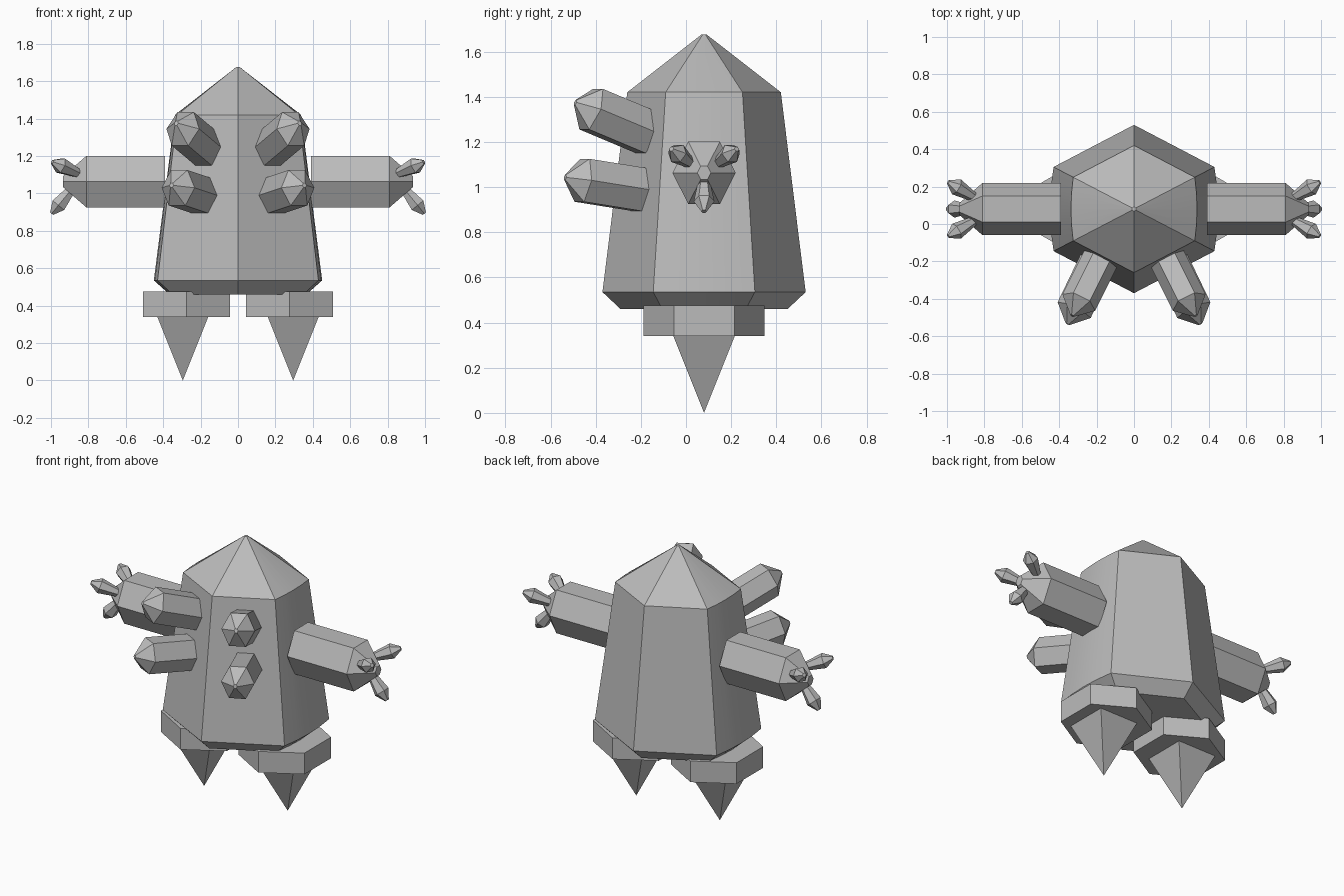
import bpy, bmesh
from math import cos, sin, pi
from mathutils import Vector

if "Cube" in bpy.data.objects:
    bpy.data.objects.remove(bpy.data.objects["Cube"])

stone = bpy.data.materials.new("stone_grey")
stone.use_nodes = True
GREY = (0.5, 0.5, 0.5, 1)
stone.diffuse_color = GREY
stone.node_tree.nodes["Principled BSDF"].inputs["Base Color"].default_value = GREY

CENTRE = 0.08  # depth of the body's axis


def loft(name, rings, smooth=False):
    """Skin a closed solid through a list of equal-length point rings."""
    bm = bmesh.new()
    loops = [[bm.verts.new(p) for p in ring] for ring in rings]
    n = len(loops[0])
    for a, b in zip(loops, loops[1:]):
        for i in range(n):
            j = (i + 1) % n
            bm.faces.new((a[i], a[j], b[j], b[i]))
    bm.faces.new(loops[0])
    bm.faces.new(loops[-1])
    bmesh.ops.remove_doubles(bm, verts=bm.verts, dist=0.0005)
    bmesh.ops.recalc_face_normals(bm, faces=bm.faces)
    mesh = bpy.data.meshes.new(name)
    bm.to_mesh(mesh)
    bm.free()
    mesh.materials.append(stone)
    obj = bpy.data.objects.new(name, mesh)
    bpy.context.collection.objects.link(obj)
    if smooth:
        bpy.ops.object.select_all(action='DESELECT')
        obj.select_set(True)
        bpy.context.view_layer.objects.active = obj
        bpy.ops.object.shade_smooth_by_angle(angle=0.35)
    return obj


def ring_on(centre, axis, radius, sides=6, tall=1.0):
    """Polygon ring around an axis, with a corner pointing sideways."""
    axis = Vector(axis).normalized()
    side = axis.cross(Vector((0, 0, 1))).normalized()
    up = side.cross(axis)
    return [Vector(centre) + radius * (cos(2 * pi * i / sides) * side
            + tall * sin(2 * pi * i / sides) * up) for i in range(sides)]


def prong(name, points, radii, tall=1.0):
    """Six-sided rod through points on a straight line."""
    axis = Vector(points[-1]) - Vector(points[0])
    loft(name, [ring_on(p, axis, r, 6, tall) for p, r in zip(points, radii)])


def body_ring(z, radius, wide, bulge):
    """Hexagon with gently bowed left and right sides."""
    half = radius / 2
    right = [(wide + bulge * (1 - t * t), CENTRE + half * t)
             for t in (-1, -0.5, 0, 0.5, 1)]
    outline = [(0, CENTRE - radius)] + right + [(0, CENTRE + radius)]
    outline += [(-x, y) for x, y in reversed(right)]
    return [(x, y, z) for x, y in outline]


# Body with pointed roof
loft("body", [body_ring(0.46, 0.37, 0.35, 0.016),
              body_ring(0.535, 0.45, 0.43, 0.02),
              body_ring(1.42, 0.34, 0.325, 0.012),
              body_ring(1.675, 0.012, 0.01, 0.0)], smooth=True)

for s, label in ((1, "left"), (-1, "right")):
    # Foot block and the spike under it
    loft(label + "_foot_block",
         [[(s * 0.275 + 0.268 * sin(pi * i / 3), CENTRE + 0.268 * cos(pi * i / 3), z)
           for i in range(6)] for z in (0.34, 0.475)])
    loft(label + "_foot_spike",
         [[(s * 0.295 + r * x, CENTRE + r * y, z)
           for x, y in ((-1, -1), (1, -1), (1, 1), (-1, 1))]
          for z, r in ((0.345, 0.138), (0, 0))])

    # Arm with tapered end
    prong(label + "_arm",
          [(s * x, CENTRE, 1.063) for x in (0.39, 0.81, 0.935)],
          (0.14, 0.14, 0.03), tall=1.14)

    # Fingers: slim shaft, wider head, blunt point
    fingers = {"front_finger": ((0.85, 0.02, 1.105), (0.985, -0.06, 1.165)),
               "back_finger": ((0.85, 0.14, 1.105), (0.985, 0.22, 1.165)),
               "lower_finger": ((0.88, 0.08, 1.035), (0.99, 0.08, 0.9))}
    for part, (a, b) in fingers.items():
        a, b = (Vector((s * p[0], p[1], p[2])) for p in (a, b))
        prong(label + "_" + part,
              [a, a.lerp(b, 0.73), b.lerp(a, -0.06)], (0.024, 0.046, 0.012))

    # Chest spikes
    spikes = {"upper_chest_spike": ((0.17, -0.17, 1.24), (0.295, -0.42, 1.345),
                                    (0.33, -0.49, 1.375)),
              "lower_chest_spike": ((0.185, -0.18, 0.985), (0.32, -0.46, 1.03),
                                    (0.355, -0.535, 1.043))}
    for part, pts in spikes.items():
        prong(label + "_" + part, [(s * x, y, z) for x, y, z in pts],
              (0.098, 0.098, 0.012), tall=1.13)
